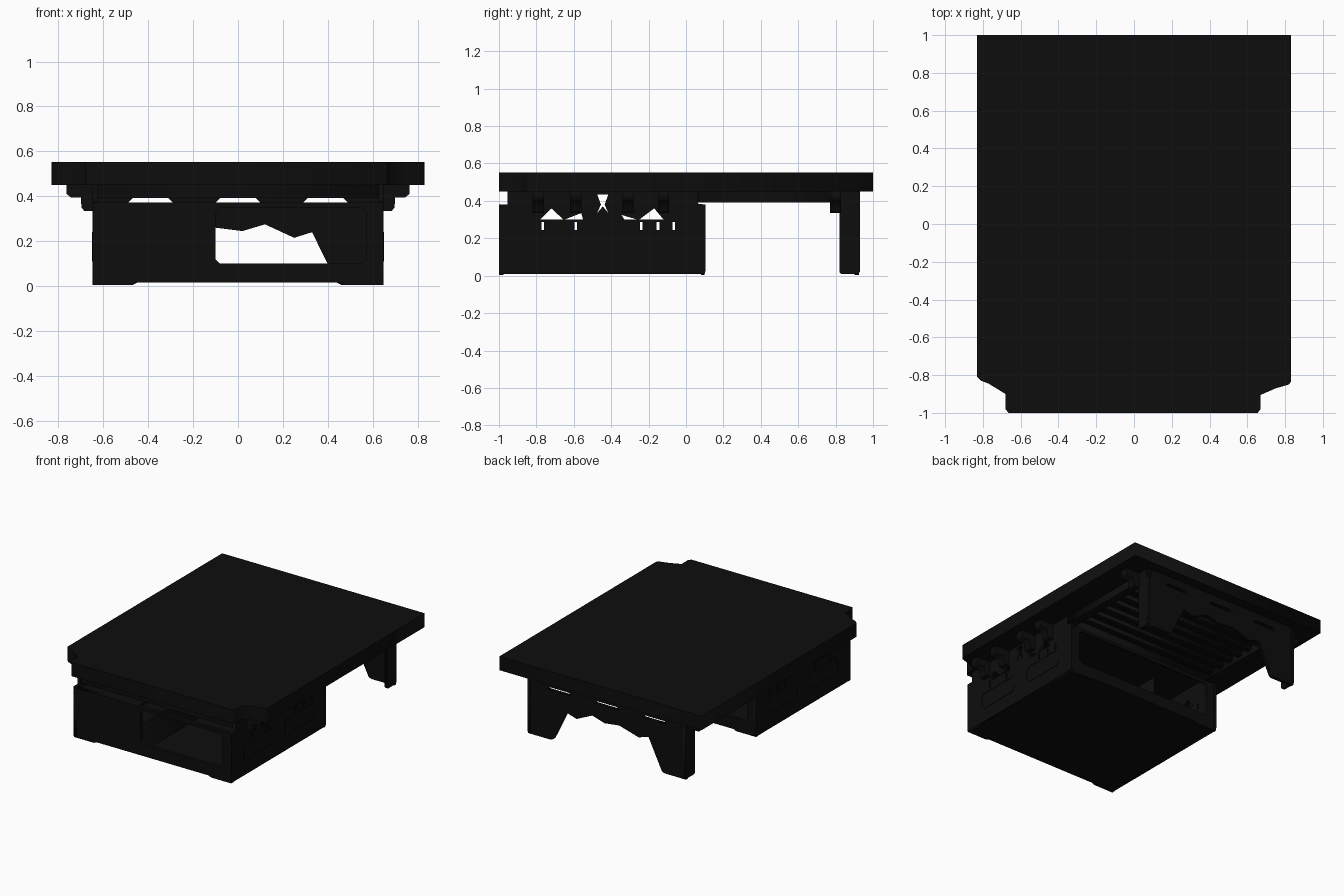
import bpy
import bmesh
from mathutils import Vector

old = bpy.data.objects.get("Cube")
if old:
    bpy.data.objects.remove(old, do_unlink=True)

BLACK = (0.004, 0.004, 0.004, 1)
black = bpy.data.materials.new("matte black")
black.use_nodes = True
black.diffuse_color = BLACK
black.node_tree.nodes["Principled BSDF"].inputs["Base Color"].default_value = BLACK

AXES = {"XY": (0, 1, 2), "XZ": (0, 2, 1), "YZ": (1, 2, 0)}


def finish(name, mesh):
    mesh.materials.clear()
    mesh.materials.append(black)
    obj = bpy.data.objects.new(name, mesh)
    bpy.context.collection.objects.link(obj)
    return obj


def prism(name, plane, outline, start, end, holes=()):
    """Extrude a flat outline with holes between two depths."""
    curve = bpy.data.curves.new(name, "CURVE")
    curve.dimensions = "2D"
    curve.fill_mode = "BOTH"
    curve.extrude = abs(end - start) / 2
    for loop in [outline, *holes]:
        spline = curve.splines.new("POLY")
        spline.points.add(len(loop) - 1)
        for point, (u, v) in zip(spline.points, loop):
            point.co = (u, v, 0, 1)
        spline.use_cyclic_u = True
    temp = bpy.data.objects.new(name, curve)
    mesh = bpy.data.meshes.new_from_object(temp)
    bpy.data.objects.remove(temp)
    a, b, c = AXES[plane]
    for vert in mesh.vertices:
        u, v, w = vert.co
        pos = Vector()
        pos[a], pos[b], pos[c] = u, v, w + (start + end) / 2
        vert.co = pos
    bm = bmesh.new()
    bm.from_mesh(mesh)
    bmesh.ops.remove_doubles(bm, verts=bm.verts, dist=0.00001)
    bmesh.ops.recalc_face_normals(bm, faces=bm.faces)
    bm.to_mesh(mesh)
    bm.free()
    return finish(name, mesh)


def rect(u0, u1, v0, v1, cut=0.0):
    if not cut:
        return [(u0, v0), (u1, v0), (u1, v1), (u0, v1)]
    return [(u0 + cut, v0), (u1 - cut, v0), (u1, v0 + cut), (u1, v1 - cut),
            (u1 - cut, v1), (u0 + cut, v1), (u0, v1 - cut), (u0, v0 + cut)]


def block(name, x0, x1, y0, y1, z0, z1):
    return prism(name, "XY", rect(x0, x1, y0, y1), z0, z1)


def mirror(points):
    return [(-u, v) for u, v in reversed(points)]


# Top deck with cut front corners
prism("deck", "XY", [
    (-0.83, 1), (-0.83, -0.81), (-0.81, -0.83), (-0.77, -0.845), (-0.68, -0.9),
    (-0.68, -0.98), (-0.665, -1), (0.655, -1), (0.67, -0.98), (0.67, -0.905),
    (0.75, -0.87), (0.82, -0.85), (0.83, -0.835), (0.83, 1)], 0.45, 0.552)

# Storage box: floor, front and back panels
block("box_floor", -0.64, 0.64, -0.99, 0.09, 0.015, 0.03)
panel = [(-0.645, 0.005), (-0.48, 0.005), (-0.46, 0.015), (0.46, 0.015),
         (0.48, 0.005), (0.645, 0.005), (0.645, 0.372), (-0.645, 0.372)]
opening = rect(-0.1, 0.57, 0.1, 0.35, 0.02)
prism("box_front", "XZ", panel, -1, -0.975, [opening])
prism("box_back", "XZ", panel, 0.08, 0.1, [rect(-0.57, 0.57, 0.1, 0.35, 0.02)])
block("front_shelf", -0.6, -0.12, -0.98, -0.86, 0.355, 0.372)
block("drawer_handle", -0.46, -0.28, -1.0, -0.99, 0.28, 0.295)
block("box_divider", -0.12, -0.1, -0.98, 0.08, 0.03, 0.23)

# Side walls with pointed openings, narrow slots and a waisted gap
wall = [(-1, 0.01), (0.1, 0.01), (0.105, 0.03), (0.105, 0.38), (0.065, 0.385),
        (0.065, 0.45), (-0.955, 0.45), (-0.955, 0.38), (-1, 0.38)]
peaks = [[(-0.78, 0.3), (-0.655, 0.3), (-0.72, 0.36)],
         [(-0.65, 0.3), (-0.55, 0.3), (-0.56, 0.335)],
         [(-0.345, 0.325), (-0.33, 0.3), (-0.26, 0.3)],
         [(-0.25, 0.3), (-0.12, 0.3), (-0.17, 0.36)]]
slots = [rect(y - 0.007, y + 0.007, 0.245, 0.287)
         for y in (-0.765, -0.59, -0.24, -0.15, -0.065)]
waist = [(-0.475, 0.335), (-0.455, 0.38), (-0.475, 0.435), (-0.415, 0.435),
         (-0.435, 0.38), (-0.415, 0.335), (-0.445, 0.37)]
for side, label in ((1, "left"), (-1, "right")):
    prism(label + "_box_wall", "YZ", wall, side * 0.625, side * 0.648,
          peaks + slots + [waist])
    # Stepped brackets carrying the deck
    hook = [(0.64, 0.335), (0.685, 0.335), (0.697, 0.35), (0.7, 0.395), (0.745, 0.395),
            (0.763, 0.41), (0.763, 0.452), (0.64, 0.452)]
    for i, y in enumerate((-0.79, -0.59, -0.31, -0.12, 0.8)):
        prism(f"{label}_bracket_{i + 1}", "XZ", hook if side > 0 else mirror(hook),
              y - 0.03, y + 0.03)
    # Raised rim on the wall and small round pivots
    for y0, y1 in ((-0.86, -0.5), (-0.38, -0.02)):
        prism(label + "_wall_rim", "YZ", rect(y0, y1, 0.11, 0.24, 0.03),
              side * 0.645, side * 0.651, [rect(y0 + 0.012, y1 - 0.012, 0.122, 0.228, 0.025)])
    # Long rail under the deck
    block(label + "_rail", side * 0.58, side * 0.64, 0.06, 0.88, 0.392, 0.451)
    # Side flange of the rear support
    prism(label + "_rear_leg", "YZ",
          [(0.82, 0.02), (0.83, 0.01), (0.92, 0.01), (0.93, 0.02), (0.93, 0.451),
           (0.77, 0.451), (0.77, 0.42), (0.82, 0.4)],
          side * 0.628, side * 0.648)

# Rear support with ragged lower edge and three hand slots
vents = [[(c - 0.1, 0.372), (c + 0.1, 0.372), (c + 0.08, 0.392), (c - 0.08, 0.392)]
         for c in (-0.39, 0, 0.39)]
prism("rear_panel", "XZ", [
    (-0.648, 0.005), (-0.47, 0.005), (-0.45, 0.015), (-0.34, 0.24), (-0.26, 0.215),
    (-0.1, 0.26), (0.02, 0.245), (0.12, 0.275), (0.25, 0.215), (0.33, 0.24),
    (0.44, 0.015), (0.46, 0.005), (0.648, 0.005), (0.648, 0.451), (-0.648, 0.451)],
    0.9, 0.925, vents)

# Cross slats and header under the deck
for i in range(7):
    y = 0.12 + i * 0.1
    block(f"cross_slat_{i + 1}", -0.6, 0.6, y, y + 0.035, 0.42, 0.451)
block("front_header", -0.64, 0.64, -0.95, -0.92, 0.392, 0.451)
block("middle_header", -0.64, 0.64, 0.03, 0.065, 0.392, 0.451)
